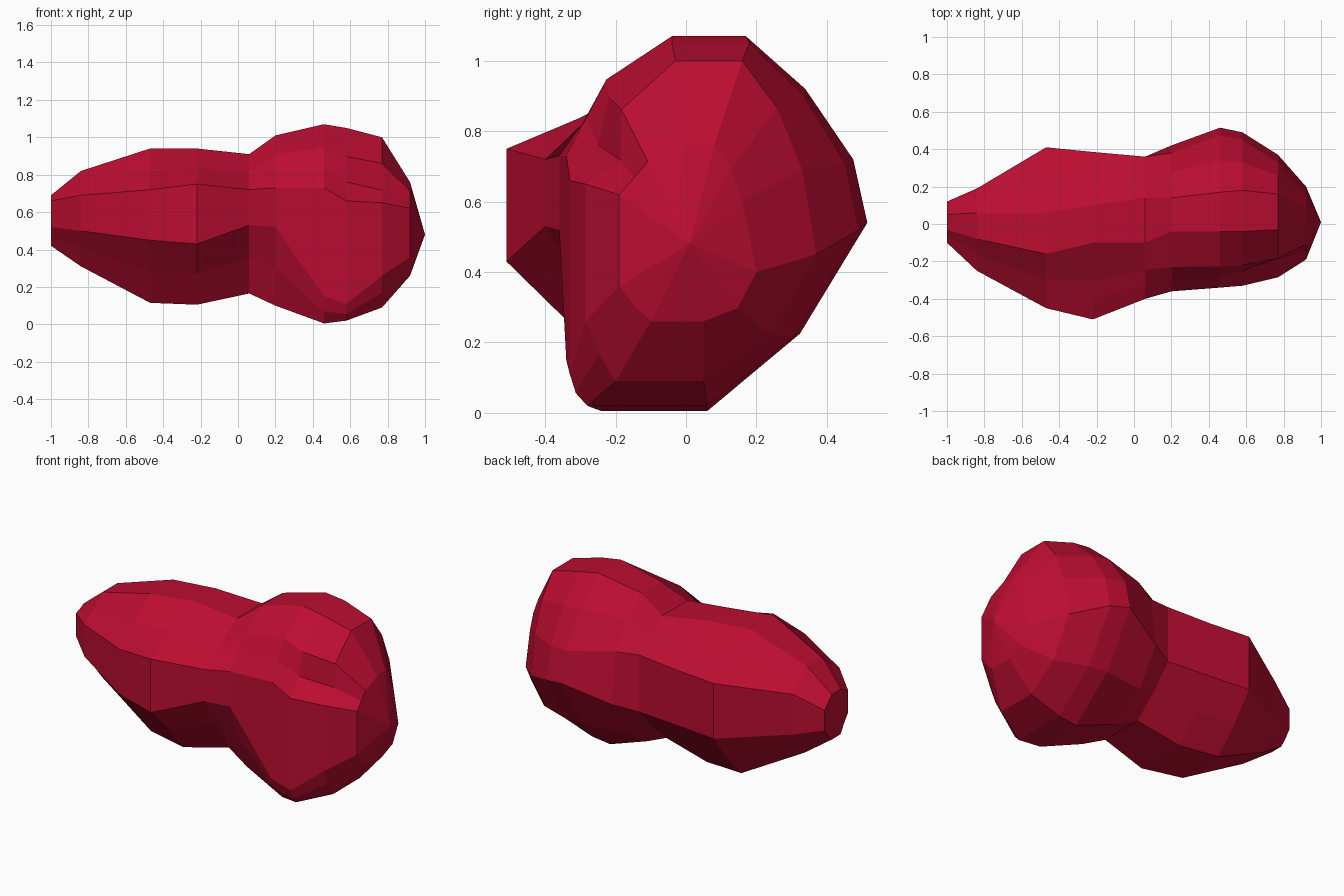
import bpy, bmesh
from mathutils import Vector

if "Cube" in bpy.data.objects:
    bpy.data.objects.remove(bpy.data.objects["Cube"])

# Cross-sections along x:
# x, top(y front, y back, z), back(y, z high, z low), bottom(y front, y back, z), front(y, z high, z low)
SECTIONS = [
    (-1.00, -.03, .05, .69, .12, .62, .50, -.03, .05, .42, -.10, .66, .52),
    (-.84, -.08, .06, .82, .19, .70, .46, -.08, .08, .31, -.25, .69, .50),
    (-.47, -.16, .06, .94, .41, .75, .42, -.15, .15, .115, -.45, .72, .45),
    (-.22, -.10, .10, .94, .385, .75, .42, -.20, .12, .105, -.51, .75, .43),
    (.06, -.10, .14, .91, .36, .76, .42, -.17, .10, .165, -.40, .72, .53),
    (.20, -.04, .14, 1.01, .42, .75, .45, -.20, .08, .10, -.36, .73, .52),
    (.46, -.04, .17, 1.07, .515, .72, .54, -.24, .06, .005, -.34, .73, .15),
    (.58, -.04, .18, 1.05, .49, .71, .52, -.28, .06, .02, -.33, .66, .11),
    (.77, -.03, .16, 1.00, .37, .69, .45, -.20, .05, .09, -.285, .65, .26),
    (.92, .00, .08, .76, .20, .60, .40, -.10, .05, .26, -.19, .62, .36),
]
LEFT_BULGE = (1.0, 1.03, .98, .98)    # back top, back bottom, front bottom, front top
RIGHT_BULGE = (1.07, 1.18, 1.02, 1.13)
PIT = {7: .93, 8: .82}                # sections where the front is dented


def ring(index, section):
    x, ta, tb, tz, ky, kh, kl, ba, bb, bz, fy, fh, fl = section
    right = x > .1
    bulge = RIGHT_BULGE if right else LEFT_BULGE
    top_a, top_b = Vector((x, ta, tz)), Vector((x, tb, tz))
    back_h = Vector((x, ky - (.04 if right else 0), kh))
    back_l = Vector((x, ky, kl))
    bot_b, bot_a = Vector((x, bb, bz)), Vector((x, ba, bz))
    front_l, front_h = Vector((x, fy, fl)), Vector((x, fy, fh))
    centre = Vector((x, (ky + fy) / 2, (tz + bz) / 2))

    def shoulder(a, b, f):
        return centre + ((a + b) / 2 - centre) * f

    front_top = shoulder(front_h, top_a, bulge[3])
    return [top_a, top_b, shoulder(top_b, back_h, bulge[0]), back_h, back_l,
            shoulder(back_l, bot_b, bulge[1]), bot_b, bot_a,
            shoulder(bot_a, front_l, bulge[2]), front_l, front_h,
            shoulder(front_h, front_top, PIT.get(index, 1.0)), front_top]


# Two-lobed stone body, lofted along x
bm = bmesh.new()
rings = [[bm.verts.new(p) for p in ring(i, s)] for i, s in enumerate(SECTIONS)]
n = len(rings[0])
for a, b in zip(rings, rings[1:]):
    for i in range(n):
        j = (i + 1) % n
        bm.faces.new((a[i], a[j], b[j], b[i]))
# Blunt left end and pointed right end
bm.faces.new(rings[0])
tip = bm.verts.new((1, .01, .48))
for i in range(n):
    bm.faces.new((rings[-1][i], rings[-1][(i + 1) % n], tip))
bmesh.ops.recalc_face_normals(bm, faces=bm.faces)

mesh = bpy.data.meshes.new("two_lobed_stone")
bm.to_mesh(mesh)
bm.free()
stone = bpy.data.objects.new("two_lobed_stone", mesh)
bpy.context.collection.objects.link(stone)

# Crimson colour
red = bpy.data.materials.new("crimson")
red.diffuse_color = (.5, .004, .03, 1)
red.use_nodes = True
red.node_tree.nodes["Principled BSDF"].inputs["Base Color"].default_value = red.diffuse_color
mesh.materials.append(red)
